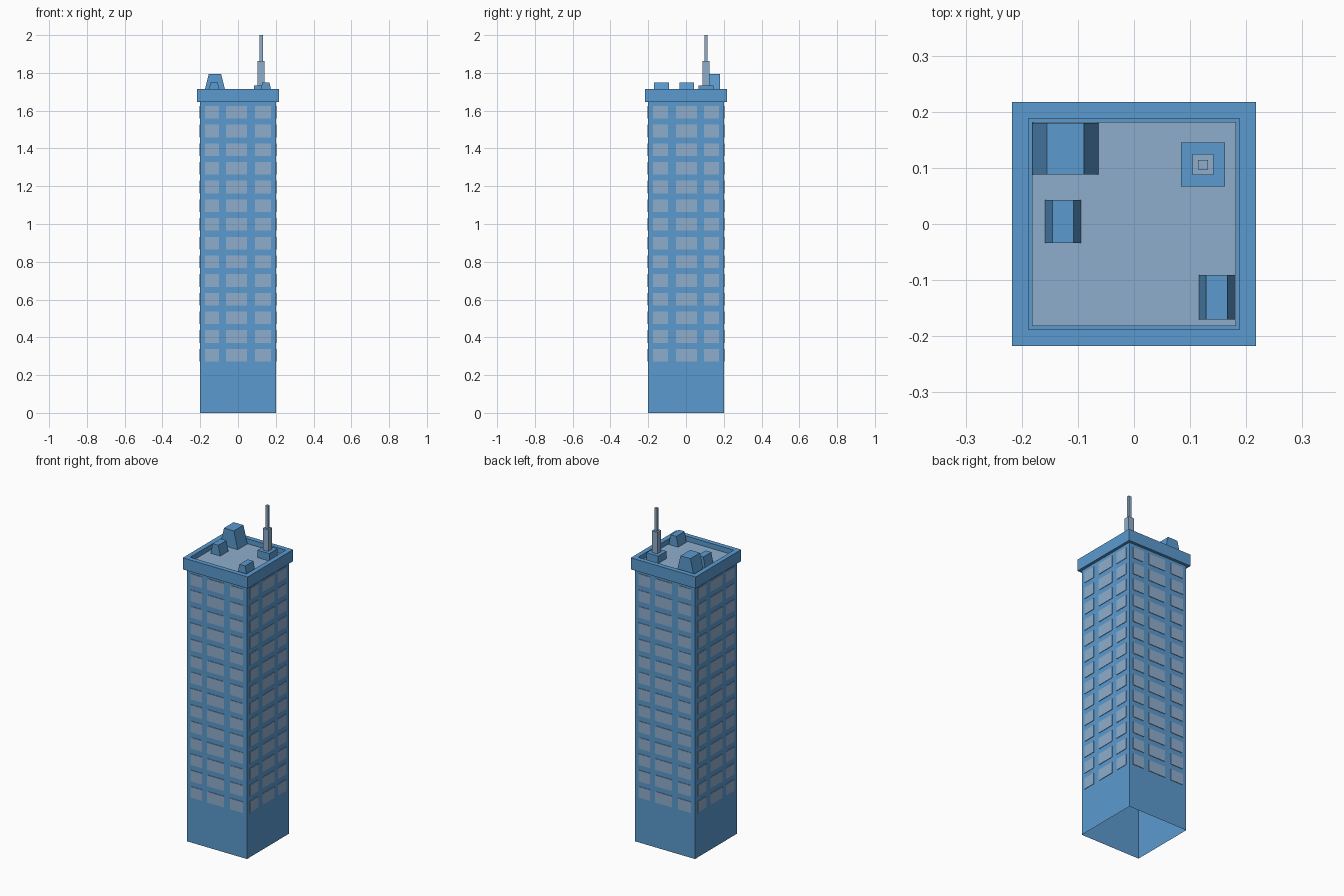
import bpy, bmesh
from mathutils import Matrix
from math import pi

if "Cube" in bpy.data.objects:
    bpy.data.objects.remove(bpy.data.objects["Cube"])


def srgb(r, g, b):
    lin = lambda c: c / 12.92 if c <= 0.04045 else ((c + 0.055) / 1.055) ** 2.4
    return (lin(r / 255), lin(g / 255), lin(b / 255), 1)


def material(name, rgb):
    m = bpy.data.materials.new(name)
    m.diffuse_color = srgb(*rgb)
    m.use_nodes = True
    m.node_tree.nodes["Principled BSDF"].inputs["Base Color"].default_value = m.diffuse_color
    return m


BLUE = material("facade blue", (91, 154, 207))
GREY = material("pale grey blue", (143, 174, 205))


def finish(name, bm, mat):
    me = bpy.data.meshes.new(name)
    bm.to_mesh(me)
    bm.free()
    me.materials.append(mat)
    ob = bpy.data.objects.new(name, me)
    bpy.context.collection.objects.link(ob)
    return ob


def loft(name, mat, rings, cap=True):
    """Join rectangular rings (x0, x1, y0, y1, z); the underside stays open."""
    bm = bmesh.new()
    loops = [[bm.verts.new(p) for p in ((a, c, z), (b, c, z), (b, d, z), (a, d, z))]
             for a, b, c, d, z in rings]
    for lo, hi in zip(loops, loops[1:]):
        for i in range(4):
            j = (i + 1) % 4
            bm.faces.new((lo[i], lo[j], hi[j], hi[i]))
    if cap:
        bm.faces.new(loops[-1])
    return finish(name, bm, mat)


def sq(r, z, x=0, y=0):
    return (x - r, x + r, y - r, y + r, z)


ROOF = 1.685

# Tower shell, open underneath
loft("tower_walls", BLUE, [sq(0.2, 0), sq(0.2, 1.645)], cap=False)

# Overhanging parapet with sunken roof
loft("parapet", BLUE, [sq(0.2, 1.645), sq(0.217, 1.645), sq(0.217, 1.715),
                       sq(0.188, 1.715), sq(0.188, ROOF)])
loft("roof_floor", GREY, [sq(0.182, ROOF), sq(0.182, ROOF + 0.003)])

# Window plates: 14 rows of 3 on each side
FRONT = [(-0.175, -0.10), (-0.064, 0.047), (0.09, 0.174)]
SIDE = [(-0.175, -0.096), (-0.054, 0.058), (0.094, 0.174)]
for k, (side, cols) in enumerate(zip(("front", "right", "back", "left"),
                                     (FRONT, SIDE, FRONT, SIDE))):
    bm = bmesh.new()
    for row in range(14):
        z0 = 0.272 + row * 0.0989
        z1 = z0 + 0.067
        for x0, x1 in cols:
            back, face = [[bm.verts.new(p) for p in
                           ((x0, y, z0), (x1, y, z0), (x1, y, z1), (x0, y, z1))]
                          for y in (-0.2, -0.203)]
            bm.faces.new(face)
            for i in range(4):
                j = (i + 1) % 4
                bm.faces.new((back[i], back[j], face[j], face[i]))
    bm.transform(Matrix.Rotation(k * pi / 2, 4, 'Z'))
    finish(side + "_windows", bm, GREY)

# Rooftop vents: prisms with sloping sides (x0, x1, inset, y0, y1, top)
for name, x0, x1, s, y0, y1, top in (
        ("large_vent", -0.182, -0.0625, 0.027, 0.088, 0.18, 1.795),
        ("small_vent_left", -0.159, -0.094, 0.0135, -0.034, 0.043, 1.75),
        ("small_vent_right", 0.115, 0.18, 0.0135, -0.17, -0.091, 1.75)):
    loft(name, BLUE, [(x0, x1, y0, y1, ROOF), (x0 + s, x1 - s, y0, y1, top)])

# Antenna on a square plinth
AX, AY = 0.123, 0.106
loft("antenna_plinth", BLUE, [sq(0.039, ROOF, AX, AY), sq(0.039, 1.733, AX, AY)])
loft("antenna_mast", GREY, [sq(0.0185, 1.733, AX, AY), sq(0.0185, 1.863, AX, AY),
                            sq(0.0085, 1.863, AX, AY), sq(0.0085, 2.0, AX, AY)])
